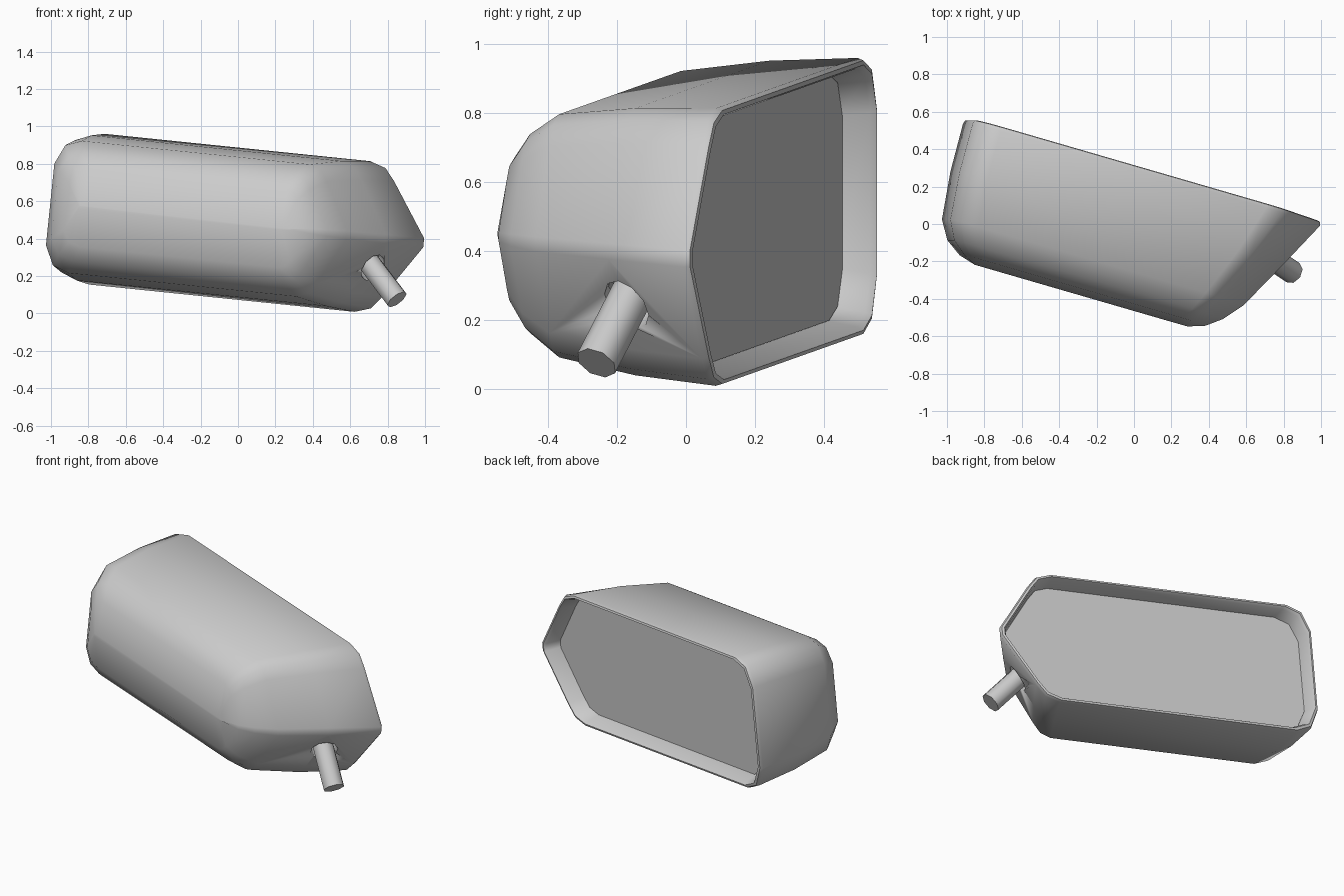
import bpy, bmesh, math
from mathutils import Vector, Matrix

if "Cube" in bpy.data.objects:
    bpy.data.objects.remove(bpy.data.objects["Cube"])

YAW, ROLL = math.radians(16.1), math.radians(5.88)


def place(u, d, h):
    """Housing space (along the opening, depth to the front, height) to world."""
    x = u * math.cos(YAW) - d * math.sin(YAW)
    y = 0.295 - u * math.sin(YAW) - d * math.cos(YAW)
    return Vector((x * math.cos(ROLL) + h * math.sin(ROLL), y,
                   0.48 - x * math.sin(ROLL) + h * math.cos(ROLL)))


def outline(d, left, corner, tip, h):
    """One cross-section: rounded left end, pointed right end."""
    k, w = tip - corner, min(0.14, 0.4 * h + 0.02)
    half = [(left, 0.62 * h), (left + 0.36 * w, 0.91 * h), (left + w, h),
            (corner, h), (corner + 0.26 * k, 0.93 * h),
            (corner + 0.42 * k, 0.77 * h), (tip, 0.06 * h)]
    pts = half + [(u, -z) for u, z in reversed(half)]
    return [place(u, d, z) for u, z in pts]


def inset(d, t):
    return outline(d, -0.925 + t, 0.70 - 0.35 * t, 1.043 - 1.25 * t, 0.405 - t)


def make_object(name, bm, angle=35):
    bmesh.ops.recalc_face_normals(bm, faces=bm.faces)
    mesh = bpy.data.meshes.new(name)
    bm.to_mesh(mesh)
    bm.free()
    ob = bpy.data.objects.new(name, mesh)
    bpy.context.collection.objects.link(ob)
    bpy.ops.object.select_all(action='DESELECT')
    ob.select_set(True)
    bpy.context.view_layer.objects.active = ob
    bpy.ops.object.shade_smooth_by_angle(angle=math.radians(angle))
    return ob


def loft(name, rings, angle=35):
    bm = bmesh.new()
    loops = [[bm.verts.new(p) for p in r] for r in rings]
    n = len(loops[0])
    for a, b in zip(loops, loops[1:]):
        for i in range(n):
            bm.faces.new((a[i], a[(i + 1) % n], b[(i + 1) % n], b[i]))
    bm.faces.new(loops[0])
    bm.faces.new(loops[-1])
    return make_object(name, bm, angle)


def rod(name, start, end, radius, sides):
    axis = end - start
    bm = bmesh.new()
    rot = axis.to_track_quat('Z', 'Y').to_matrix().to_4x4()
    bmesh.ops.create_cone(bm, cap_ends=True, segments=sides, radius1=radius,
                          radius2=radius, depth=axis.length,
                          matrix=Matrix.Translation((start + end) / 2) @ rot)
    return make_object(name, bm, 50)


# Housing: recessed opening, rolled lip, then sections closing to the front
housing = loft("mirror_housing", [
    inset(0.10, 0.045), inset(0.01, 0.028), inset(-0.008, 0.018), inset(-0.004, 0.006),
    outline(0.015, -0.925, 0.70, 1.043, 0.405),
    outline(0.28, -0.92, 0.62, 0.905, 0.39),
    outline(0.54, -0.895, 0.52, 0.765, 0.355),
    outline(0.64, -0.84, 0.48, 0.68, 0.29),
    outline(0.70, -0.76, 0.45, 0.60, 0.21),
    outline(0.73, -0.68, 0.43, 0.51, 0.01)], 45)

# Glass panel
loft("mirror_glass", [inset(0.098, 0.046), inset(0.088, 0.046)])

# Mounting stem and the socket it passes through
end = Vector((0.85, -0.26, 0.075))
step = Vector((0.125, -0.085, -0.165))
rod("mounting_stem", end - step * 1.5, end, 0.062, 8)
cutter = rod("socket_cutter", end - step * 1.25, end, 0.078, 10)
cutter.hide_render = True
cutter.hide_set(True)
hole = housing.modifiers.new("socket", 'BOOLEAN')
hole.operation = 'DIFFERENCE'
hole.solver = 'EXACT'
hole.object = cutter
